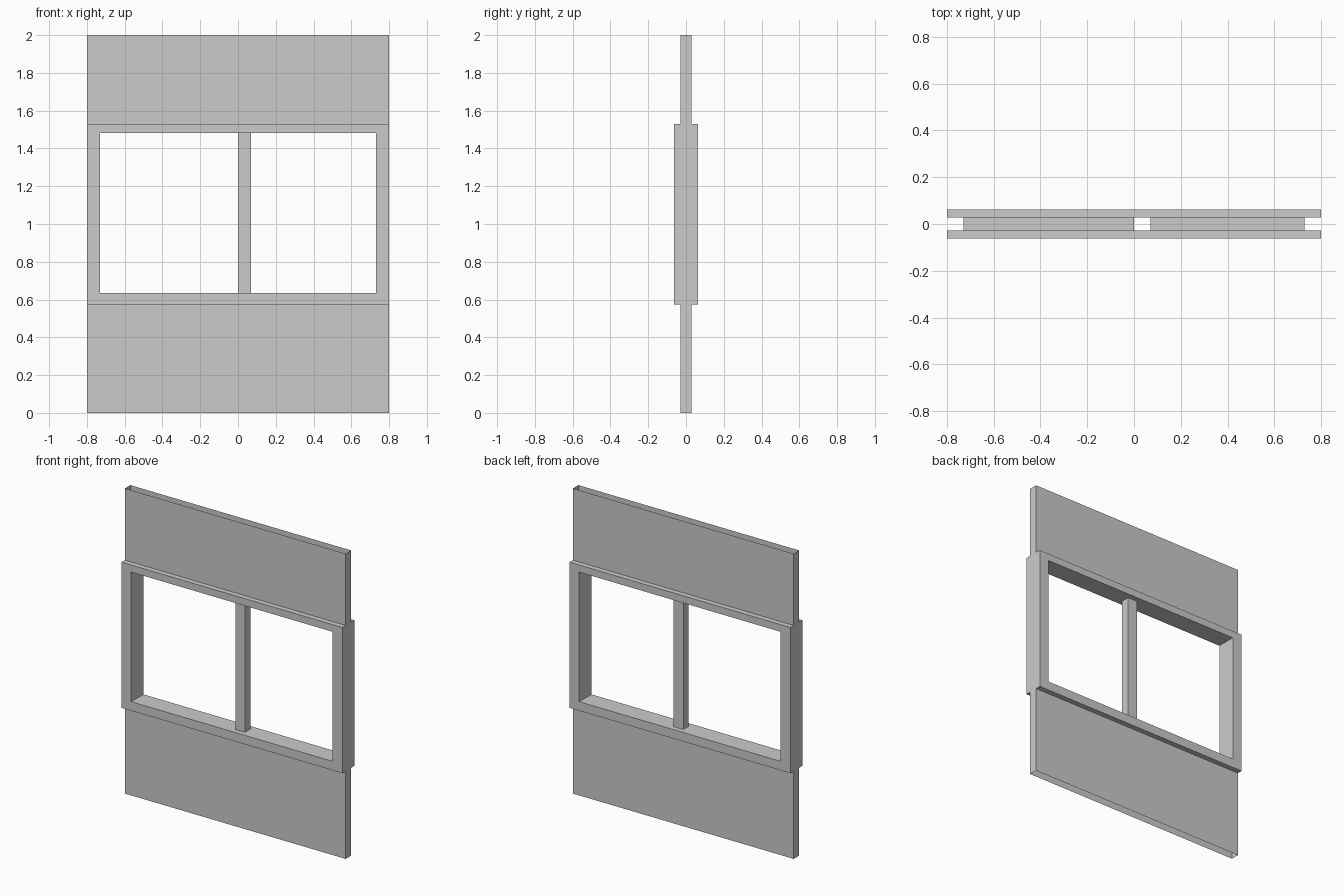
import bpy, bmesh
from mathutils import Vector

if "Cube" in bpy.data.objects:
    bpy.data.objects.remove(bpy.data.objects["Cube"])

HALF_W, HEIGHT = 0.8, 2.0          # wall panel
WALL, FRAME = 0.028, 0.063         # half depths of wall and frame
Z0, Z1, Z2, Z3 = 0.575, 0.634, 1.483, 1.53   # frame bottom, sill, head, frame top
OPEN_X = 0.73                      # half width of the opening
MULL = (0.0, 0.07)                 # mullion x range


def sheet(bm, axis, level, us, vs, side, skip=None):
    """Flat grid of quads across one axis, facing side (+1/-1), leaving out one cell."""
    normal = Vector([side if i == axis else 0 for i in range(3)])
    for i in range(len(us) - 1):
        for j in range(len(vs) - 1):
            if (i, j) == skip:
                continue
            corners = [(us[i], vs[j]), (us[i + 1], vs[j]),
                       (us[i + 1], vs[j + 1]), (us[i], vs[j + 1])]
            points = []
            for u, v in corners:
                p = [u, v]
                p.insert(axis, level)
                points.append(bm.verts.new(p))
            face = bm.faces.new(points)
            face.normal_update()
            if face.normal.dot(normal) < 0:
                face.normal_flip()


def finish(bm, name):
    bmesh.ops.remove_doubles(bm, verts=bm.verts, dist=1e-5)
    mesh = bpy.data.meshes.new(name)
    bm.to_mesh(mesh)
    bm.free()
    obj = bpy.data.objects.new(name, mesh)
    bpy.context.collection.objects.link(obj)


def tube(name, x0, x1, y, z0, z1):
    """Hollow upright box, open at top and bottom."""
    bm = bmesh.new()
    for s, x in ((-1, x0), (1, x1)):
        sheet(bm, 0, x, (-y, y), (z0, z1), s)
        sheet(bm, 1, s * y, (x0, x1), (z0, z1), s)
    finish(bm, name)


# Wall panels and mullion
tube("lower_wall", -HALF_W, HALF_W, WALL, 0, Z0)
tube("upper_wall", -HALF_W, HALF_W, WALL, Z3, HEIGHT)
tube("window_mullion", *MULL, WALL, Z1, Z2)

# Window frame
bm = bmesh.new()
depth = (-FRAME, -WALL, WALL, FRAME)
for s in (-1, 1):
    # front and back rings
    sheet(bm, 1, s * FRAME, (-HALF_W, -OPEN_X, OPEN_X, HALF_W), (Z0, Z1, Z2, Z3), s, (1, 1))
    # outer sides and jamb linings
    sheet(bm, 0, s * HALF_W, (-FRAME, FRAME), (Z0, Z3), s)
    sheet(bm, 0, s * OPEN_X, (-FRAME, FRAME), (Z1, Z2), -s)
for s, ledge, lining in ((-1, Z0, Z1), (1, Z3, Z2)):
    # ledges around the wall, then sill and head open at the mullion
    sheet(bm, 2, ledge, (-HALF_W, HALF_W), depth, s, (0, 1))
    sheet(bm, 2, lining, (-OPEN_X, *MULL, OPEN_X), depth, -s, (1, 1))
finish(bm, "window_frame")
